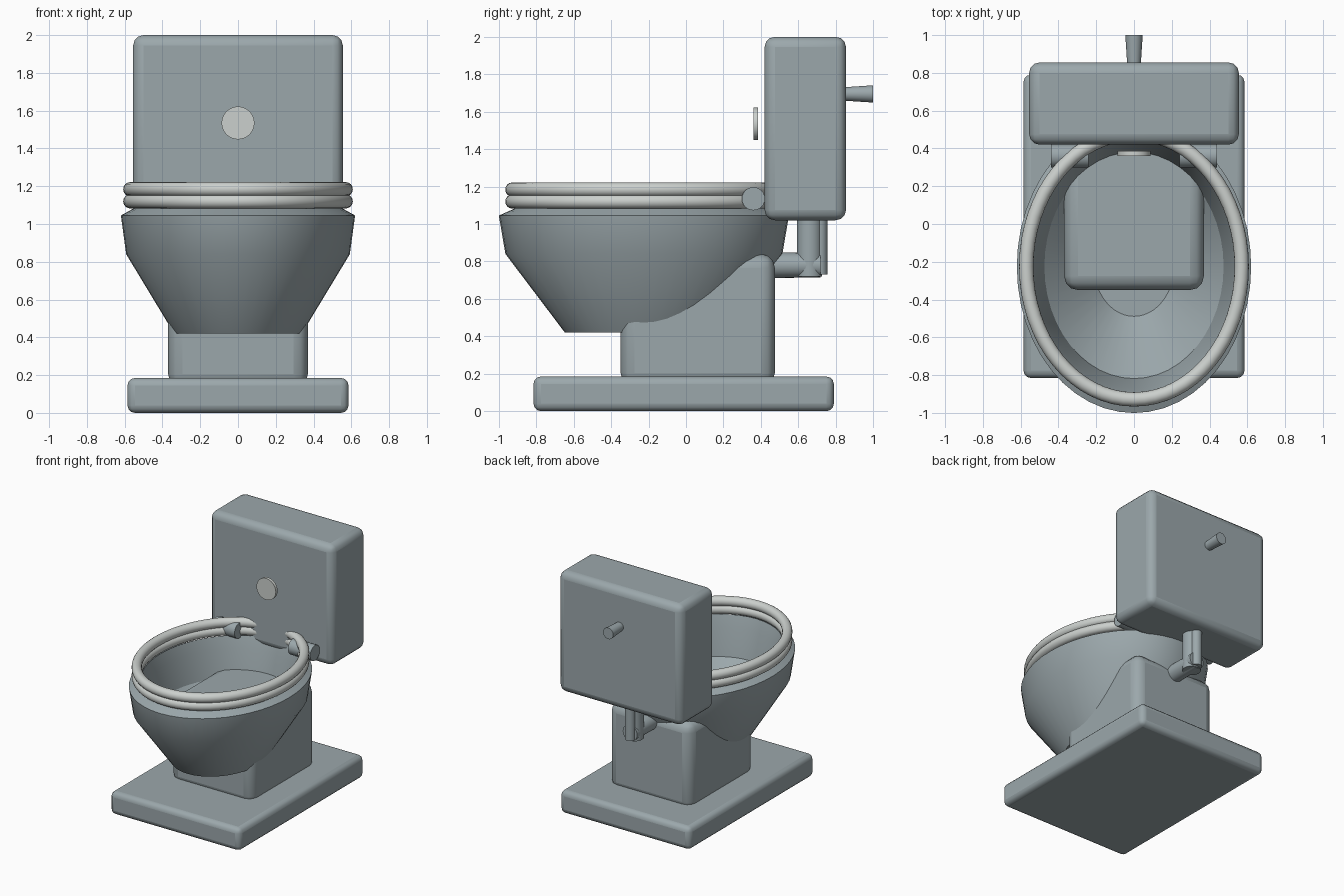
import bpy, bmesh, math

if "Cube" in bpy.data.objects:
    bpy.data.objects.remove(bpy.data.objects["Cube"])


def material(name, rgb):
    m = bpy.data.materials.new(name)
    m.diffuse_color = (*rgb, 1)
    m.use_nodes = True
    m.node_tree.nodes["Principled BSDF"].inputs["Base Color"].default_value = m.diffuse_color
    return m


CERAMIC = material("grey_ceramic", (0.33, 0.39, 0.41))
PALE = material("pale_seat", (0.60, 0.63, 0.61))


def finish(ob, name, mat, angle=35):
    ob.name = name
    ob.data.materials.append(mat)
    bpy.ops.object.select_all(action='DESELECT')
    ob.select_set(True)
    bpy.context.view_layer.objects.active = ob
    bpy.ops.object.transform_apply(location=True, rotation=True, scale=True)
    bpy.ops.object.shade_smooth_by_angle(angle=math.radians(angle))
    return ob


def rounded_box(name, lo, hi, bevel):
    bpy.ops.mesh.primitive_cube_add(size=1, location=[(a + b) / 2 for a, b in zip(lo, hi)])
    ob = bpy.context.object
    ob.scale = [b - a for a, b in zip(lo, hi)]
    finish(ob, name, CERAMIC)
    mod = ob.modifiers.new("Bevel", 'BEVEL')
    mod.width, mod.segments = bevel, 3
    return ob


def rod(name, loc, axis, length, r1, r2=None, mat=CERAMIC, sides=24):
    rot = {'x': (0, math.pi / 2, 0), 'y': (-math.pi / 2, 0, 0), 'z': (0, 0, 0)}[axis]
    bpy.ops.mesh.primitive_cone_add(vertices=sides, radius1=r1, radius2=r1 if r2 is None else r2,
                                    depth=length, location=loc, rotation=rot)
    return finish(bpy.context.object, name, mat)


# Floor slab, pedestal and cistern
rounded_box("base", (-0.585, -0.815, 0), (0.585, 0.79, 0.185), 0.04)
rounded_box("pedestal", (-0.37, -0.35, 0.13), (0.37, 0.475, 0.84), 0.075)
rounded_box("tank", (-0.555, 0.42, 1.02), (0.555, 0.855, 2.0), 0.055)

# Bowl: elliptical loops following the outer wall, rim and inner wall
CY, RX, RY, N = -0.225, 0.62, 0.775, 48
profile = [(0.545, 0.42), (0.955, 0.84), (1.0, 1.045), (0.87, 1.09),
           (0.83, 1.0), (0.765, 0.78), (0.34, 0.50)]
bm = bmesh.new()
rings = []
for s, z in profile:
    rings.append([bm.verts.new((RX * s * math.cos(2 * math.pi * i / N),
                                CY + RY * s * math.sin(2 * math.pi * i / N), z))
                  for i in range(N)])
for a, b in zip(rings, rings[1:]):
    for i in range(N):
        j = (i + 1) % N
        bm.faces.new((a[i], a[j], b[j], b[i]))
bm.faces.new(rings[0][::-1])
bm.faces.new(rings[-1])
bmesh.ops.recalc_face_normals(bm, faces=bm.faces)
mesh = bpy.data.meshes.new("bowl")
bm.to_mesh(mesh)
bm.free()
bowl = bpy.data.objects.new("bowl", mesh)
bpy.context.collection.objects.link(bowl)
finish(bowl, "bowl", CERAMIC, 30)

# Seat and lid: stacked elliptical rings with a round section
for name, z in (("seat_ring", 1.12), ("lid_ring", 1.184)):
    bpy.ops.mesh.primitive_torus_add(major_radius=1, minor_radius=0.038,
                                     major_segments=64, minor_segments=16,
                                     location=(0, CY, z))
    ring = bpy.context.object
    # Stretch only the path, keeping the tube round
    for v in ring.data.vertices:
        r = math.hypot(v.co.x, v.co.y)
        c, s = v.co.x / r, v.co.y / r
        v.co.x = c * (0.57 + r - 1)
        v.co.y = s * (0.703 + r - 1)
    finish(ring, name, PALE, 60)

# Hinges either side of the seat back
for side, x in (("left", -0.34), ("right", 0.34)):
    rod("hinge_" + side, (x, 0.36, 1.135), 'x', 0.20, 0.062)

# Flush button, rear inlet and waste pipe
rod("button", (0, 0.373, 1.535), 'y', 0.024, 0.087, mat=PALE, sides=32)
rod("inlet_pipe", (0, 0.915, 1.695), 'y', 0.17, 0.035, 0.046)
rod("waste_pipe_down", (0, 0.66, 0.88), 'z', 0.32, 0.068)
rod("waste_pipe_back", (0, 0.56, 0.78), 'y', 0.32, 0.07, 0.065)
rod("waste_pipe_strip", (0, 0.715, 0.885), 'z', 0.31, 0.04)
